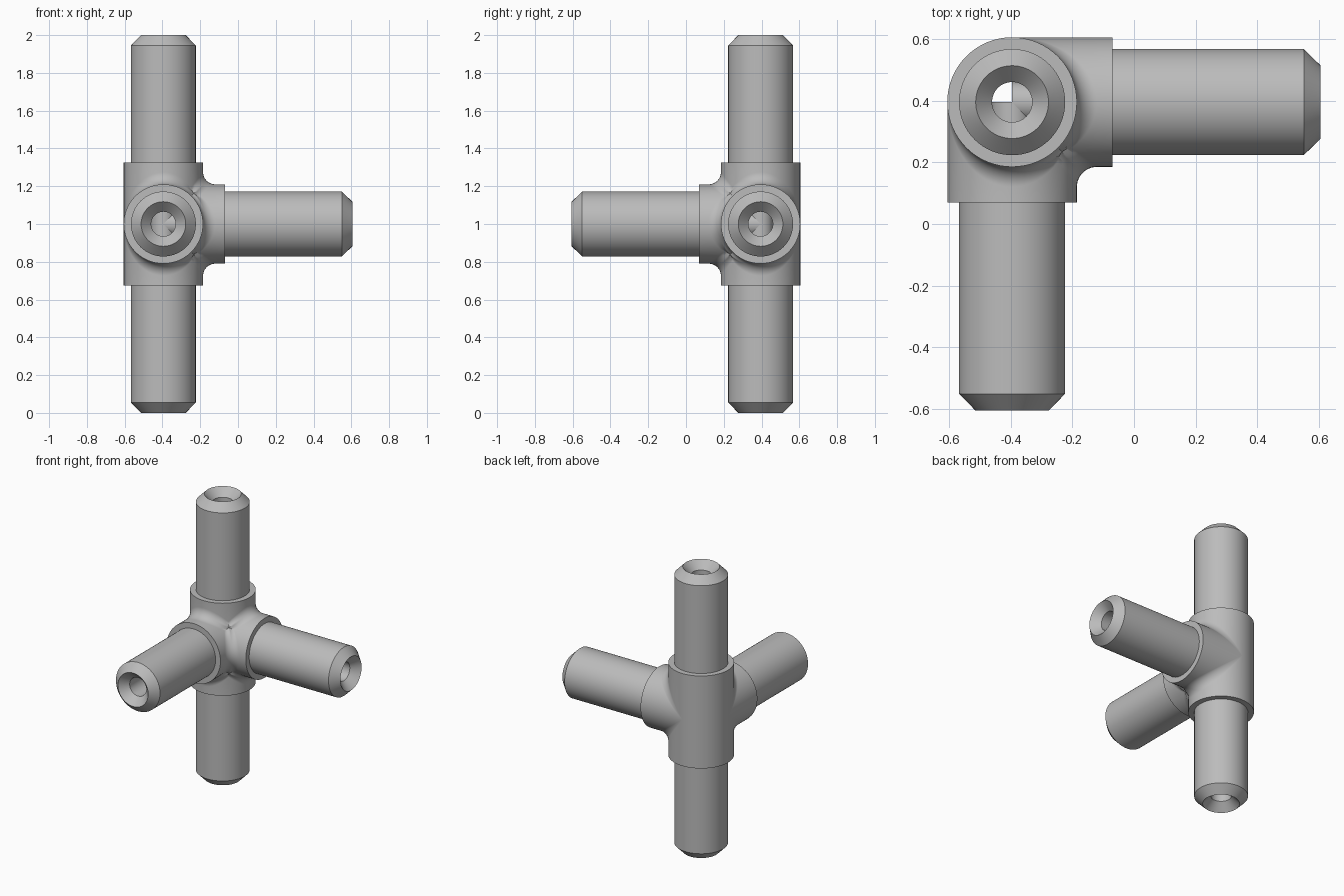
import bpy, bmesh, math
from mathutils import Vector

if "Cube" in bpy.data.objects:
    bpy.data.objects.remove(bpy.data.objects["Cube"], do_unlink=True)

SEG = 64
CENTRE = Vector((-0.395, 0.395, 1.0))
HUB_R, HUB_LEN, FILLET = 0.21, 0.326, 0.065
PIPE_R, RIM_R, BORE_R, CHAMFER = 0.172, 0.118, 0.065, 0.055

ARMS = {
    "left": Vector((1, 0, 0)),
    "front": Vector((0, -1, 0)),
    "upper": Vector((0, 0, 1)),
    "lower": Vector((0, 0, -1)),
}

grey = bpy.data.materials.new("grey_plastic")
grey.use_nodes = True
grey.diffuse_color = (0.5, 0.5, 0.5, 1)
grey.node_tree.nodes["Principled BSDF"].inputs["Base Color"].default_value = (0.5, 0.5, 0.5, 1)


def frame(d):
    """Two axis-aligned directions across an arm, right-handed about it."""
    e1 = Vector((0, 0, 1)) if abs(d.z) < 0.5 else Vector((1, 0, 0))
    return e1, d.cross(e1)


def skin(bm, rows):
    """Bridge successive rings of points with quads."""
    rings = [[bm.verts.new(p) for p in row] for row in rows]
    for a, b in zip(rings, rings[1:]):
        for i in range(SEG):
            j = (i + 1) % SEG
            bm.faces.new((a[i], a[j], b[j], b[i]))


def finish(bm, name):
    bmesh.ops.remove_doubles(bm, verts=bm.verts, dist=1e-5)
    mesh = bpy.data.meshes.new(name)
    bm.to_mesh(mesh)
    bm.free()
    mesh.materials.append(grey)
    obj = bpy.data.objects.new(name, mesh)
    obj.location = CENTRE
    bpy.context.collection.objects.link(obj)
    bpy.ops.object.select_all(action="DESELECT")
    obj.select_set(True)
    bpy.context.view_layer.objects.active = obj
    bpy.ops.object.shade_smooth_by_angle(angle=math.radians(30))


def circle(d, radius):
    e1, e2 = frame(d)
    angles = [math.tau * i / SEG for i in range(SEG)]
    return [(e1 * math.cos(a) + e2 * math.sin(a)) * radius for a in angles]


def fillet_point(d, p, ang):
    """Point of the rounded valley between arm d and its neighbours."""
    others = [e for e in ARMS.values() if abs(e.dot(d)) < 0.5]
    reach = sorted(((max(0, p.dot(e)), i) for i, e in enumerate(others)), reverse=True)
    a = reach[0][0]
    s = FILLET * a / HUB_R
    lift = s * (1 - math.cos(ang))
    q = p + d * (a + s - s * math.sin(ang))
    for amount, i in reach:
        if a > 1e-6:
            # neighbours blend in where three arms meet
            w = min(1, max(0, (amount / a - 0.35) / 0.65))
            q += others[i] * lift * w * w * (3 - 2 * w)
    return q


# Hub: four sockets mitred together with filleted valleys
STEPS = 8
bm = bmesh.new()
for d in ARMS.values():
    ring = circle(d, HUB_R)
    rows = [[fillet_point(d, p, math.pi / 4 * (1 - k / STEPS)) for p in ring]
            for k in range(STEPS + 1)]
    rows.append([p + d * HUB_LEN for p in ring])
    rows.append([p + d * HUB_LEN for p in circle(d, PIPE_R)])
    skin(bm, rows)
finish(bm, "hub")

# Pipes: chamfered tip, countersunk mouth and a bore to the hub centre
PROFILE = [(PIPE_R, HUB_LEN), (PIPE_R, 1 - CHAMFER), (RIM_R, 1),
           (BORE_R, 1 - CHAMFER), (BORE_R, 0)]
for name, d in ARMS.items():
    bm = bmesh.new()
    skin(bm, [[p + d * t for p in circle(d, r)] for r, t in PROFILE])
    finish(bm, name + "_pipe")
